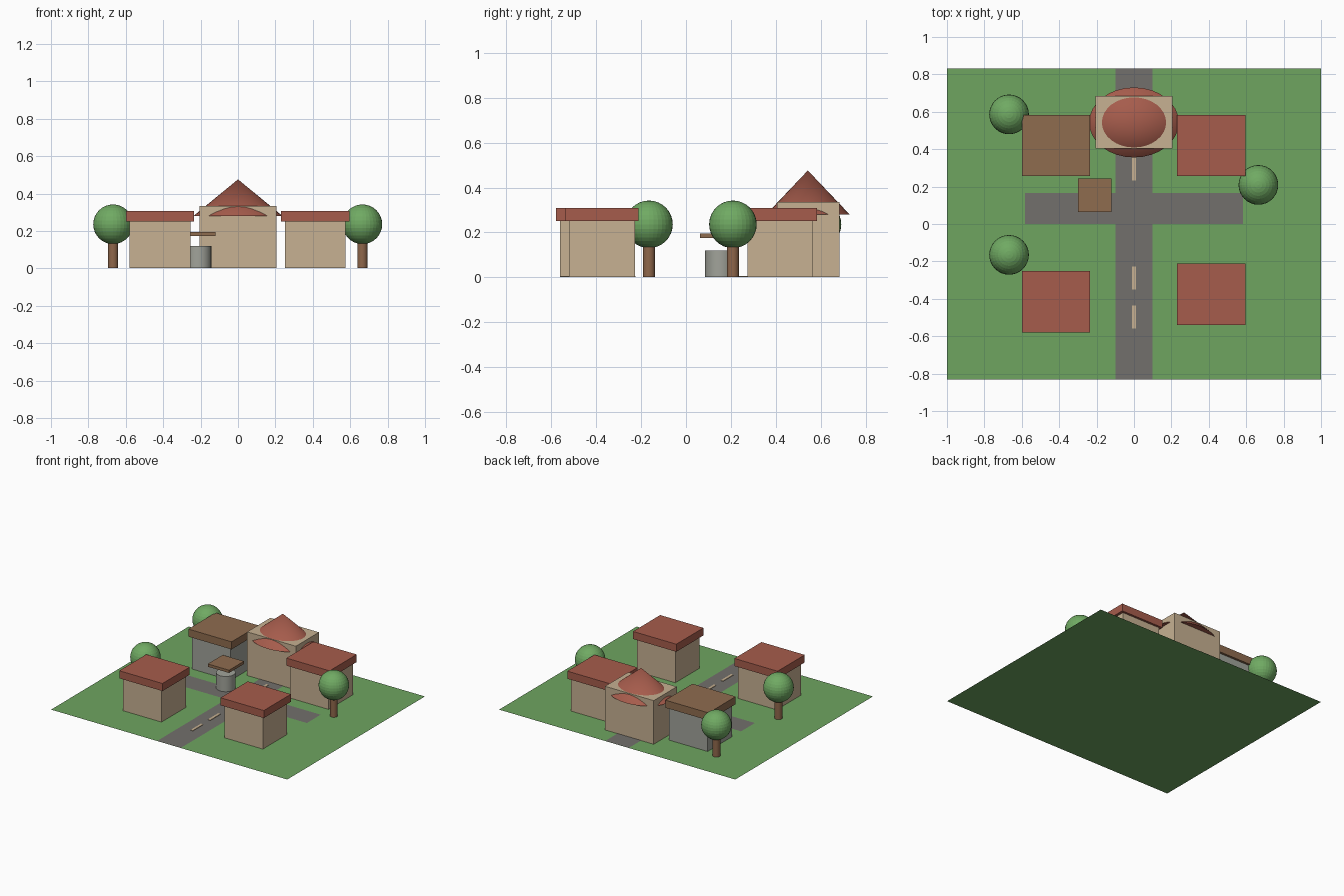
import bpy
import bmesh
from mathutils import Matrix

if "Cube" in bpy.data.objects:
    bpy.data.objects.remove(bpy.data.objects["Cube"])


def material(name, rgb):
    """Flat colour from 0-255 display values, stored as linear."""
    lin = [(c / 255 / 12.92) if c < 11 else ((c / 255 + 0.055) / 1.055) ** 2.4 for c in rgb]
    m = bpy.data.materials.new(name)
    m.diffuse_color = (*lin, 1)
    m.use_nodes = True
    m.node_tree.nodes["Principled BSDF"].inputs["Base Color"].default_value = m.diffuse_color
    return m


GREEN = material("grass_green", (110, 165, 96))
LEAF = material("leaf_green", (112, 170, 99))
ROAD = material("road_grey", (114, 112, 108))
TAN = material("tan_plaster", (199, 177, 146))
RED = material("red_tile", (166, 92, 76))
BROWN = material("brown_wood", (143, 108, 79))
BARK = material("bark_brown", (143, 103, 75))
STONE = material("stone_grey", (161, 163, 154))


def finish(name, bm, mat, smooth=False):
    mesh = bpy.data.meshes.new(name)
    bm.to_mesh(mesh)
    bm.free()
    mesh.materials.append(mat)
    ob = bpy.data.objects.new(name, mesh)
    bpy.context.collection.objects.link(ob)
    if smooth:
        bpy.ops.object.select_all(action='DESELECT')
        ob.select_set(True)
        bpy.context.view_layer.objects.active = ob
        bpy.ops.object.shade_smooth_by_angle()
    return ob


def box(name, x, y, z, mat):
    """Box from (min, max) ranges."""
    bm = bmesh.new()
    size = Matrix.Diagonal((x[1] - x[0], y[1] - y[0], z[1] - z[0], 1))
    mid = Matrix.Translation((sum(x) / 2, sum(y) / 2, sum(z) / 2))
    bmesh.ops.create_cube(bm, size=1, matrix=mid @ size)
    return finish(name, bm, mat)


def sheet(name, x, y, z, mat):
    """Flat rectangle facing up."""
    bm = bmesh.new()
    bm.faces.new([bm.verts.new((a, b, z)) for a, b in
                  ((x[0], y[0]), (x[1], y[0]), (x[1], y[1]), (x[0], y[1]))])
    return finish(name, bm, mat)


def cone(name, x, y, z, r_low, r_top, mat, stretch=1):
    """Cylinder or cone between two heights; stretch scales its y radius."""
    bm = bmesh.new()
    place = Matrix.Translation((x, y, sum(z) / 2)) @ Matrix.Diagonal((1, stretch, 1, 1))
    bmesh.ops.create_cone(bm, cap_ends=True, segments=32, radius1=r_low, radius2=r_top,
                          depth=z[1] - z[0], matrix=place)
    return finish(name, bm, mat, True)


# Ground and roads
sheet("ground", (-1, 1), (-0.832, 0.832), 0, GREEN)
sheet("main_road", (-0.1, 0.1), (-0.832, 0.832), 0.002, ROAD)
sheet("cross_road", (-0.583, 0.583), (0, 0.167), 0.003, ROAD)
for i, y in enumerate((-0.497, -0.288, 0.295)):
    box(f"road_dash_{i}", (-0.01, 0.01), (y - 0.062, y + 0.062), (0.002, 0.006), TAN)

# Four houses, each a wall block under an overhanging slab roof
for name, x, y, wall, roof in (
        ("front_left", -0.417, -0.415, TAN, RED),
        ("front_right", 0.413, -0.375, TAN, RED),
        ("back_left", -0.417, 0.42, STONE, BROWN),
        ("back_right", 0.413, 0.42, TAN, RED)):
    box(f"{name}_walls", (x - 0.163, x + 0.163), (y - 0.147, y + 0.147), (0.001, 0.252), wall)
    box(f"{name}_roof", (x - 0.183, x + 0.183), (y - 0.164, y + 0.164), (0.25, 0.308), roof)

# Hall with an oval cone roof pushing through its walls
box("hall_walls", (-0.206, 0.206), (0.405, 0.685), (0.001, 0.335), TAN)
cone("hall_roof", 0, 0.543, (0.279, 0.476), 0.24, 0, RED, 0.78)

# Well with a raised flat canopy
cone("well", -0.21, 0.152, (0.001, 0.12), 0.067, 0.067, STONE)
box("well_canopy", (-0.3, -0.12), (0.063, 0.243), (0.174, 0.195), BROWN)

# Trees
for i, (x, y) in enumerate(((-0.668, 0.586), (-0.668, -0.165), (0.665, 0.209))):
    cone(f"tree_trunk_{i}", x, y, (0.001, 0.17), 0.027, 0.027, BARK)
    bm = bmesh.new()
    bmesh.ops.create_uvsphere(bm, u_segments=32, v_segments=16, radius=0.106,
                              matrix=Matrix.Translation((x, y, 0.236)))
    finish(f"tree_crown_{i}", bm, LEAF)
